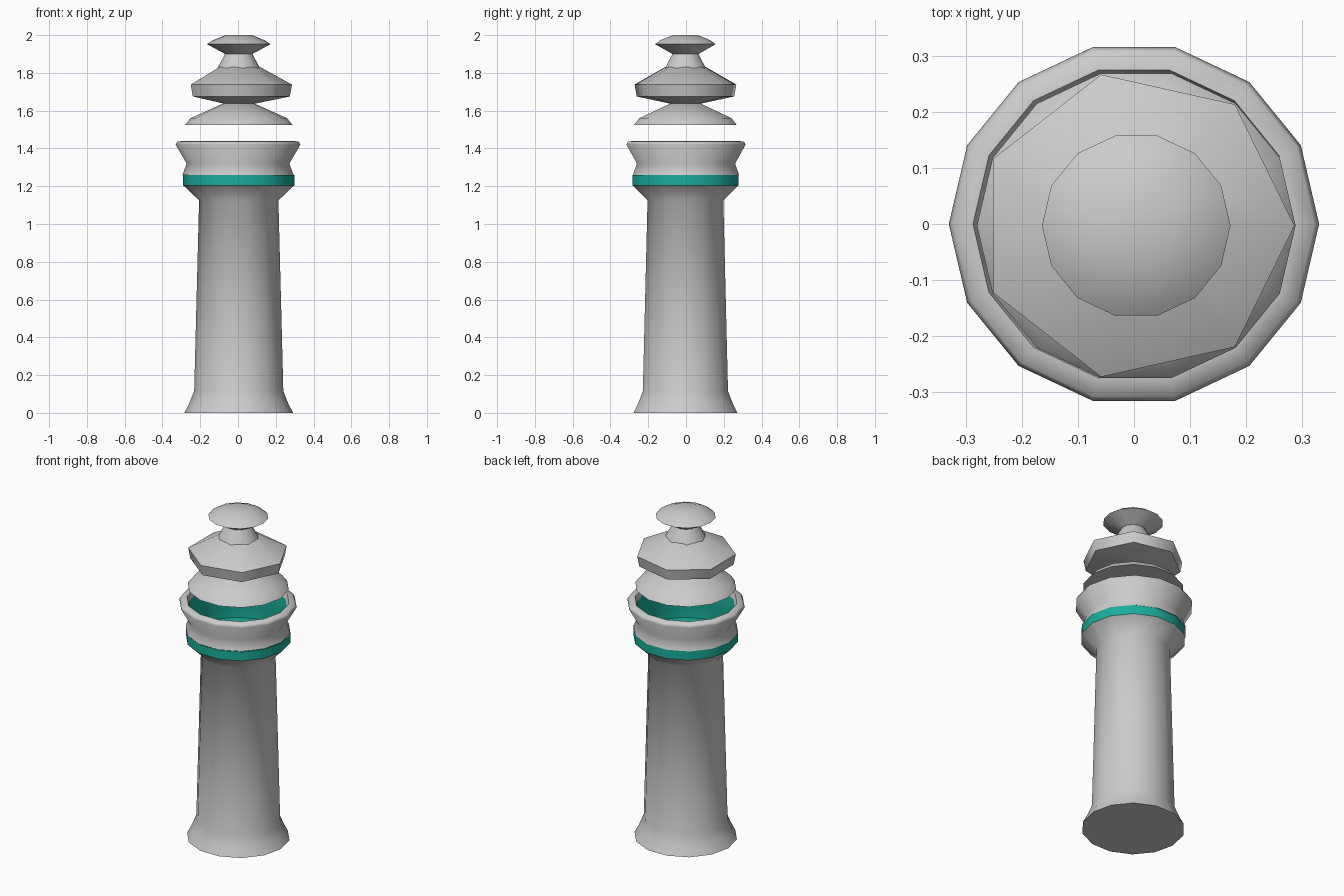
import bpy, bmesh
from math import cos, sin, pi, radians

if "Cube" in bpy.data.objects:
    bpy.data.objects.remove(bpy.data.objects["Cube"])

teal = bpy.data.materials.new("teal")
teal.diffuse_color = (0.01, 0.42, 0.33, 1)
teal.use_nodes = True
teal.node_tree.nodes["Principled BSDF"].inputs["Base Color"].default_value = teal.diffuse_color


def lathe(name, profile, sides=14, bottom=False, top=False, mat=None, centre=(0.004, -0.003)):
    """Spin a list of (radius, z) points into a faceted shell."""
    bm = bmesh.new()
    rings = []
    for r, z in profile:
        rings.append([bm.verts.new((centre[0] + r * cos(2 * pi * i / sides),
                                    centre[1] + 0.98 * r * sin(2 * pi * i / sides), z))
                      for i in range(sides)])
    for a, b in zip(rings, rings[1:]):
        for i in range(sides):
            j = (i + 1) % sides
            bm.faces.new((a[i], a[j], b[j], b[i]))
    if bottom:
        bm.faces.new(rings[0][::-1])
    if top:
        bm.faces.new(rings[-1])
    mesh = bpy.data.meshes.new(name)
    bm.to_mesh(mesh)
    bm.free()
    mesh.shade_smooth()
    mesh.set_sharp_from_angle(angle=radians(62))
    obj = bpy.data.objects.new(name, mesh)
    bpy.context.collection.objects.link(obj)
    if mat:
        mesh.materials.append(mat)
    return obj


# Tapered column with flared foot and flared neck
lathe("column", [(0.288, 0), (0.262, 0.05), (0.236, 0.115), (0.21, 1.125), (0.294, 1.205)], bottom=True)

# Coloured band
lathe("band", [(0.294, 1.205), (0.294, 1.26)], mat=teal)

# Collar with outward rim and inner lip
lathe("collar", [(0.294, 1.26), (0.272, 1.32), (0.33, 1.42), (0.322, 1.436),
                 (0.287, 1.44), (0.276, 1.41)], centre=(0, 0))

# Coloured hollow inside the collar
lathe("collar_lining", [(0.276, 1.41), (0.262, 1.32), (0.272, 1.26), (0.27, 1.21)], top=True, mat=teal, centre=(0, 0))

# Floating lower cap
lathe("lower_cap", [(0.284, 1.525), (0.256, 1.56), (0.085, 1.637)], bottom=True, top=True)

# Seven-sided canopy
lathe("canopy", [(0.085, 1.637), (0.27, 1.675), (0.282, 1.738), (0.115, 1.83)], sides=7,
      bottom=True, top=True)

# Neck and finial
lathe("finial", [(0.113, 1.825), (0.072, 1.9), (0.168, 1.952), (0.14, 1.972), (0.07, 2.0)],
      bottom=True, top=True)
